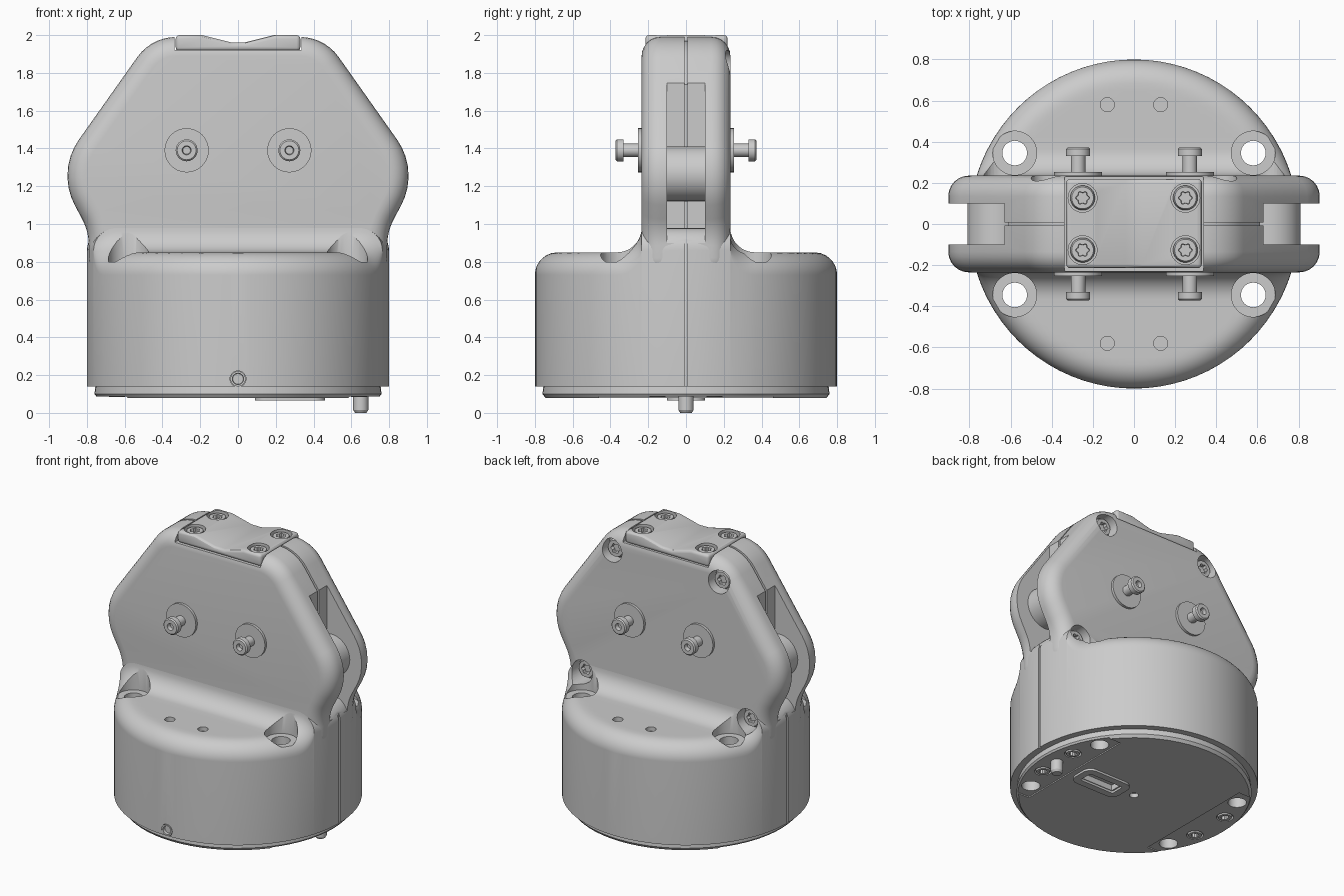
import bpy, bmesh
from math import sin, cos, pi, sqrt, hypot, asin, radians
from mathutils import Vector

if "Cube" in bpy.data.objects:
    bpy.data.objects.remove(bpy.data.objects["Cube"])

SIDES = (-1, 1)
QUAD = [(sx, sy) for sx in SIDES for sy in SIDES]


def finish(name, bm):
    bmesh.ops.remove_doubles(bm, verts=bm.verts, dist=1e-5)
    bmesh.ops.recalc_face_normals(bm, faces=bm.faces)
    me = bpy.data.meshes.new(name)
    bm.to_mesh(me)
    bm.free()
    ob = bpy.data.objects.new(name, me)
    bpy.context.collection.objects.link(ob)
    return ob


def loft(name, rings, wrap=False):
    """Skin equal-length rings; cap the ends, or join last to first."""
    bm = bmesh.new()
    vs = [[bm.verts.new(p) for p in r] for r in rings]
    n = len(vs[0])
    pairs = list(zip(vs, vs[1:])) + ([(vs[-1], vs[0])] if wrap else [])
    for a, b in pairs:
        for i in range(n):
            j = (i + 1) % n
            bm.faces.new((a[i], a[j], b[j], b[i]))
    if not wrap:
        bm.faces.new(vs[0])
        bm.faces.new(vs[-1])
    return finish(name, bm)


def lathe(name, prof, loc, axis=(0, 0, 1), seg=32):
    """Profile of (radius, height[, star amount]) turned about an axis."""
    rot = Vector((0, 0, 1)).rotation_difference(Vector(axis)).to_matrix()
    rings = []
    for r, h, *star in prof:
        k = star[0] if star else 0
        ring = []
        for i in range(seg):
            a = 2 * pi * i / seg
            q = r * (1 + k * cos(6 * a))
            ring.append(Vector(loc) + rot @ Vector((q * cos(a), q * sin(a), h)))
        rings.append(ring)
    return loft(name, rings)


def box(name, x0, x1, y0, y1, z0, z1):
    return loft(name, [[(x0, y0, z), (x1, y0, z), (x1, y1, z), (x0, y1, z)] for z in (z0, z1)])


def tube_cut(r, loc, length, axis=(0, 0, 1)):
    return lathe("cutter", [(r, 0), (r, length)], loc, axis)


def screw(name, loc, axis, r):
    lathe(name, [(r, -.05), (r, -.015), (.88 * r, 0), (.5 * r, 0, .14), (.46 * r, -.025, .14)],
          loc, axis, 36)


def outline(corners, d=0.0, seg=7):
    """Rounded polygon inset by d; a negative radius marks a concave corner."""
    pts, n = [], len(corners)
    P = [Vector(c[:2]) for c in corners]
    for i, c in enumerate(corners):
        e1 = (P[i] - P[i - 1]).normalized()
        e2 = (P[(i + 1) % n] - P[i]).normalized()
        n1, n2 = Vector((-e1.y, e1.x)), Vector((-e2.y, e2.x))
        centre = P[i] + (n1 + n2) * (c[2] / (1 + n1.dot(n2)))
        for k in range(seg + 1):
            m = n1.lerp(n2, k / seg).normalized()
            pts.append(centre - m * (c[2] - d))
    return pts


def cut(ob, cutters):
    bpy.context.view_layer.objects.active = ob
    for c in cutters:
        c.hide_render = True
        m = ob.modifiers.new("cut", 'BOOLEAN')
        m.operation, m.solver, m.object = 'DIFFERENCE', 'EXACT', c
        bpy.ops.object.modifier_apply(modifier=m.name)
        bpy.data.objects.remove(c)


# Base: round body whose top sweeps up into the head
R, RIM, F = .8, .12, .13


def top_z(x, y):
    a, r = abs(y), min(hypot(x, y), R)
    z = .98 if a <= .235 else .85
    if .235 < a < .365:
        z = .98 - sqrt(F * F - (a - .365) ** 2)
    drop = RIM - sqrt(max(0, RIM ** 2 - (r - R + RIM) ** 2)) if r > R - RIM else 0
    return z - drop


ys = [.06, .12, .18] + [.365 - F * cos(radians(10 * k)) for k in range(10)]
t0 = asin(.365 / R)
ys += [R * sin(t0 + (pi / 2 - t0) * k / 14) for k in range(1, 15)]
ys = [-y for y in reversed(ys)] + [0] + ys
bm = bmesh.new()
grid = []
for y in ys:
    half = sqrt(max(0, R * R - y * y))
    xs = [half * sin(pi / 2 * (k / 20 - 1)) for k in range(41)]
    grid.append([bm.verts.new((x, y, top_z(x, y))) for x in xs])
for a, b in zip(grid, grid[1:]):
    for i in range(40):
        bm.faces.new((a[i], a[i + 1], b[i + 1], b[i]))
bmesh.ops.remove_doubles(bm, verts=bm.verts, dist=1e-5)
rim = [e for e in bm.edges if e.is_boundary]
ext = bmesh.ops.extrude_edge_only(bm, edges=rim)["geom"]
for v in ext:
    if isinstance(v, bmesh.types.BMVert):
        v.co.z = .14
bmesh.ops.contextual_create(bm, geom=[e for e in ext if isinstance(e, bmesh.types.BMEdge)])
base = finish("base_body", bm)

BACK_SCREWS = [(s * x, z) for s in SIDES for x, z in ((.42, 1.84), (.65, .92))]


def back_bores():
    return [tube_cut(.08, (x, .15, z), .5, (0, 1, 0)) for x, z in BACK_SCREWS]


cut(base, [tube_cut(.107, (sx * .58, sy * .345, .8), .3) for sx, sy in QUAD]
    + [tube_cut(.06, (sx * .58, sy * .345, 0), 1) for sx, sy in QUAD]
    + [tube_cut(.034, (sx * .13, sy * .58, .82), .2) for sx, sy in QUAD]
    + [tube_cut(.042, (0, -.76, .18), .2, (0, -1, 0))]
    + [box("cutter", *sorted((s * .785, s * .9)), -.008, .008, 0, 1.2) for s in SIDES]
    + back_bores())

# Head: rounded plate standing on the base, with a seam groove round its middle
half = [(.79, .7, .12), (.79, .96, -.3), (.96, 1.28, .33), (.458, 1.99, .25)]
HEAD = half + [(-x, z, r) for x, z, r in reversed(half)]
arc = [(.1 * (1 - sin(radians(15 * k))), .235 - .1 * (1 - cos(radians(15 * k)))) for k in range(7)]
arc += [(0, .008), (.02, .008)]
section = [(d, -y) for d, y in arc] + [(d, y) for d, y in reversed(arc)]
head = loft("head", [[(p.x, y, p.y) for p in outline(HEAD, d)] for d, y in section])
slots = [box("cutter", *sorted((s * .63, s * 1.1)), -.1, .1, .9, 1.85) for s in SIDES]
slits = [box("cutter", *sorted((s * .612, s * .7)), -.008, .008, .95, 1.76) for s in SIDES]
cut(head, slots + slits + back_bores() + [box("cutter", -.337, .337, -.4, .4, 1.92, 2.1)])

# Rollers in the side slots
for s in SIDES:
    lathe("side_roller", [(.145, 0), (.145, .204)], (s * .665, -.102, 1.265), (0, 1, 0), 40)

# Top cap with a shallow V dip
cap_half = [(.33, 1.915), (.33, 2.0), (.19, 2.0)]
cap_prof = cap_half + [(.04, 1.962), (-.04, 1.962)] + [(-x, z) for x, z in reversed(cap_half)]
cap = loft("top_cap", [[(x, y, z) for x, z in cap_prof] for y in (-.215, .22)])
bev = cap.modifiers.new("bevel", 'BEVEL')
bev.width, bev.segments = .02, 3
bpy.context.view_layer.objects.active = cap
bpy.ops.object.modifier_apply(modifier="bevel")
cut(cap, [tube_cut(.07, (sx * .25, sy * .127, 1.955), .1) for sx, sy in QUAD])
for sx, sy in QUAD:
    screw("cap_screw", (sx * .25, sy * .127, 1.99), (0, 0, 1), .06)

# Screws on the back of the head
for x, z in BACK_SCREWS:
    screw("back_screw", (x, .195, z), (0, 1, 0), .064)

# Studs with washers on front and back faces
for sx, sy in QUAD:
    lathe("stud", [(.117, 0), (.117, .053), (.035, .053), (.035, .13), (.058, .13), (.058, .165),
                   (.05, .173), (.024, .173), (.02, .145)], (sx * .272, sy * .2, 1.39), (0, sy, 0))

# Small plug low on the front
lathe("front_plug", [(.04, 0), (.04, .04), (.03, .04), (.028, .02)], (0, -.76, .18), (0, -1, 0))

# Bottom plate with pockets, holes and screws
plate = lathe("bottom_plate", [(.755, .142), (.76, .1), (.745, .08)], (0, 0, 0), seg=64)
cut(plate, [box("cutter", *sorted((s * .5, s * .9)), -.46, .46, 0, .088) for s in SIDES]
    + [tube_cut(.06, (sx * .58, sy * .345, 0), .3) for sx, sy in QUAD]
    + [tube_cut(.055, (sx * .64, sy * .15, 0), .11) for sx, sy in QUAD]
    + [tube_cut(.03, (0, 0, 0), .11), box("cutter", .15, .4, -.045, .045, 0, .12)])
for sx, sy in QUAD:
    screw("bottom_screw", (sx * .64, sy * .15, .085), (0, 0, -1), .048)

# Raised connector rim underneath, and locating pin
port = [(.09, -.1, .06), (.46, -.1, .06), (.46, .1, .06), (.09, .1, .06)]
loft("port_rim", [[(p.x, p.y, z) for p in outline(port, d)]
                  for d, z in ((0, .09), (0, .065), (.05, .065), (.05, .09))], wrap=True)
lathe("locating_pin", [(.04, .12), (.04, .015), (.03, 0)], (.65, 0, 0))

# Smooth shading with crisp edges
bpy.ops.object.select_all(action='DESELECT')
for ob in bpy.context.scene.objects:
    ob.select_set(True)
bpy.context.view_layer.objects.active = base
bpy.ops.object.shade_smooth_by_angle(angle=radians(30))
